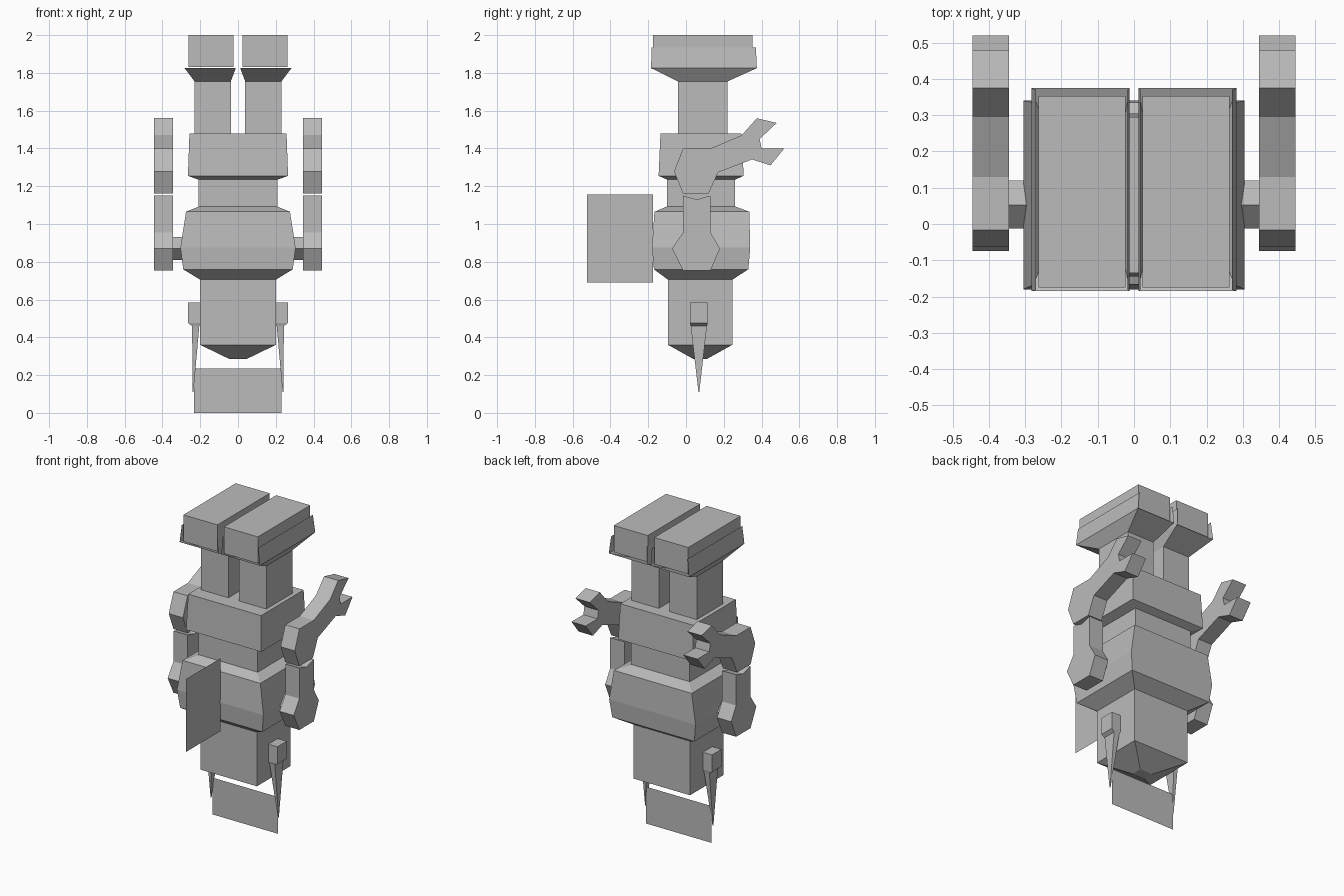
import bpy
import bmesh

cube = bpy.data.objects.get("Cube")
if cube:
    bpy.data.objects.remove(cube, do_unlink=True)

# Single flat colour
grey = bpy.data.materials.new("plain grey")
grey.use_nodes = True
GREY = (0.5, 0.5, 0.5, 1)
grey.diffuse_color = GREY
grey.node_tree.nodes["Principled BSDF"].inputs["Base Color"].default_value = GREY


def finish(name, bm, mirror=False, solid=True):
    if solid:
        bmesh.ops.recalc_face_normals(bm, faces=bm.faces)
    mesh = bpy.data.meshes.new(name)
    bm.to_mesh(mesh)
    bm.free()
    mesh.materials.append(grey)
    obj = bpy.data.objects.new(name, mesh)
    bpy.context.collection.objects.link(obj)
    if mirror:
        mod = obj.modifiers.new("Mirror", "MIRROR")
        mod.use_mirror_merge = False
    return obj


def loft(name, sections, mirror=False, cap_top=True):
    """Stack rectangles (z, x0, x1, y0, y1) from bottom to top."""
    bm = bmesh.new()
    rings = [[bm.verts.new(p) for p in
              ((x0, y0, z), (x1, y0, z), (x1, y1, z), (x0, y1, z))]
             for z, x0, x1, y0, y1 in sections]
    for low, high in zip(rings, rings[1:]):
        for i in range(4):
            j = (i + 1) % 4
            bm.faces.new((low[i], low[j], high[j], high[i]))
    bm.faces.new(rings[0][::-1])
    if cap_top:
        bm.faces.new(rings[-1])
    return finish(name, bm, mirror)


def slab(name, outline, x0, x1):
    """Extrude a (y, z) outline along x, mirrored to the other side."""
    bm = bmesh.new()
    face = bm.faces.new([bm.verts.new((x0, y, z)) for y, z in outline])
    out = bmesh.ops.extrude_face_region(bm, geom=[face])
    moved = [v for v in out["geom"] if isinstance(v, bmesh.types.BMVert)]
    bmesh.ops.translate(bm, verts=moved, vec=(x1 - x0, 0, 0))
    return finish(name, bm, True)


def sheet(name, corners, mirror=False):
    bm = bmesh.new()
    bm.faces.new([bm.verts.new(c) for c in corners])
    return finish(name, bm, mirror, solid=False)


# Body: lower trunk, bulging belly, waist and chest
loft("lower_trunk", [(.285, -.045, .045, .04, .11), (.36, -.2, .2, -.095, .245),
                     (.71, -.2, .2, -.095, .245)])
loft("belly", [(.705, -.2, .2, -.095, .245), (.76, -.29, .29, -.17, .33),
               (.875, -.305, .305, -.18, .34), (1.065, -.275, .275, -.167, .335),
               (1.093, -.205, .205, -.1, .26)])
loft("waist", [(1.09, -.208, .208, -.1, .26), (1.24, -.208, .208, -.1, .26)])
loft("chest", [(1.235, -.21, .21, -.1, .26), (1.255, -.265, .265, -.145, .305),
               (1.48, -.257, .257, -.135, .295)])

# Twin necks, each flaring into an open funnel under a head block
loft("neck", [(1.48, .038, .23, -.043, .22), (1.755, .038, .23, -.043, .22),
              (1.825, .012, .283, -.185, .375)], True, cap_top=False)
loft("head_block", [(1.83, .023, .263, -.175, .353),
                    (2.0, .023, .263, -.175, .353)], True)
for label, low, high in (("outer", .283, .27), ("inner", .012, .018)):
    ends = [(low, -.185, 1.825), (low, .375, 1.825),
            (high, .37, 1.935), (high, -.182, 1.935)]
    sheet(label + "_head_flap", ends if label == "outer" else ends[::-1], True)

# Arms with forked hands
slab("upper_arm", [(-.016, 1.40), (.13, 1.40), (.295, 1.47), (.375, 1.56),
                   (.48, 1.535), (.39, 1.45), (.40, 1.40), (.52, 1.40),
                   (.447, 1.31), (.35, 1.342), (.17, 1.273), (.12, 1.162),
                   (-.016, 1.162), (-.063, 1.278)], .345, .445)
slab("lower_arm", [(-.016, 1.15), (.058, 1.13), (.13, 1.15), (.13, .955),
                   (.18, .87), (.13, .755), (-.016, .755), (-.074, .87),
                   (-.016, .955)], .345, .445)
slab("arm_peg", [(.053, .93), (.12, .87), (.053, .81), (-.012, .87)], .28, .35)

# Hip blocks with long spikes
loft("hip_block", [(.475, .198, .264, .02, .115), (.585, .198, .264, .02, .115)], True)
loft("hip_spike", [(.11, .236, .24, .066, .07), (.46, .205, .243, .025, .111),
                   (.475, .198, .264, .02, .115)], True)

# Thin sheets: upright fin at the front and a panel below
sheet("front_fin", [(0, -.525, .69), (0, -.175, .69), (0, -.175, 1.155), (0, -.525, 1.155)])
sheet("bottom_panel", [(-.233, .075, 0), (.23, .075, 0), (.23, .075, .235), (-.233, .075, .235)])
